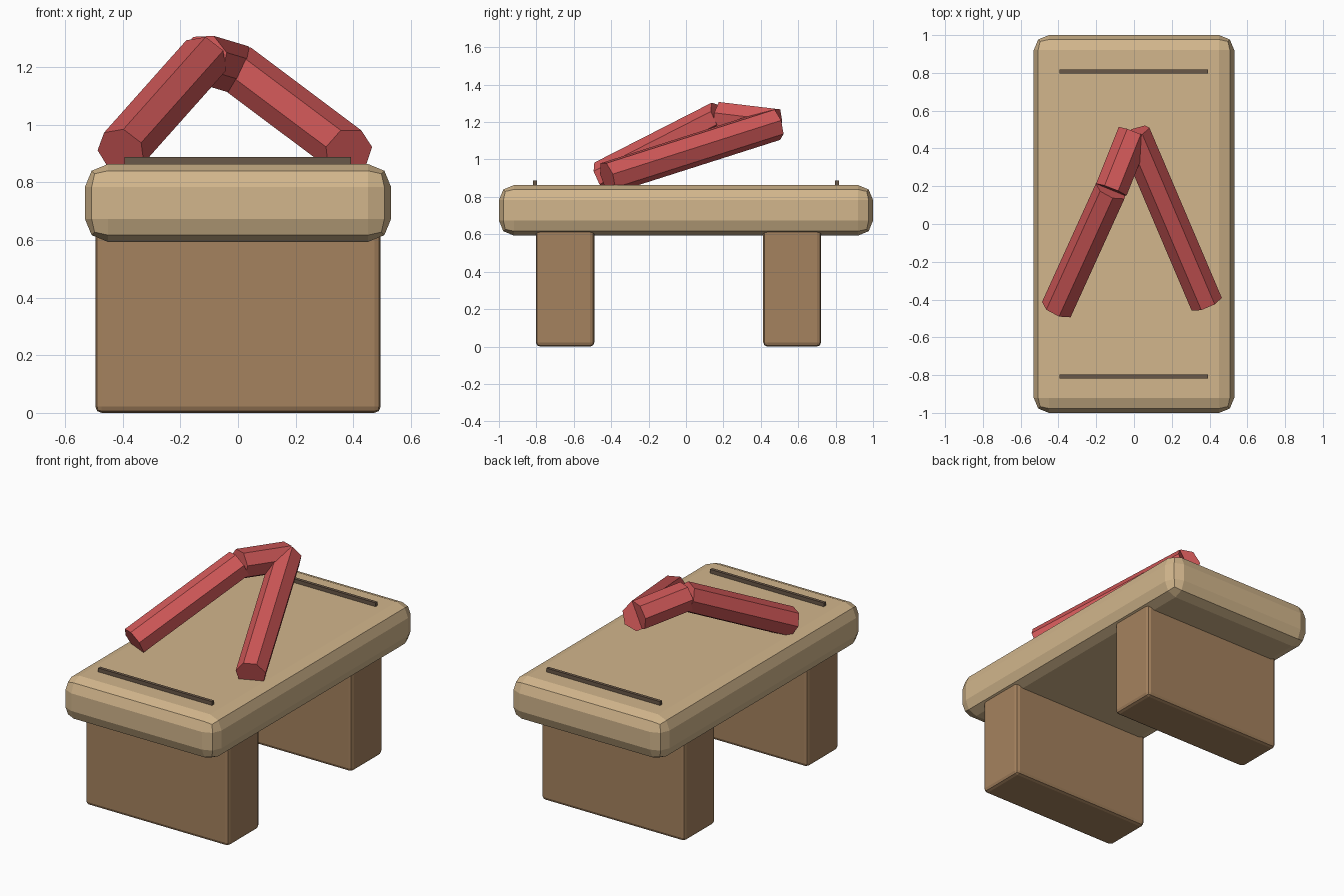
import bpy, bmesh, math
from mathutils import Vector

if "Cube" in bpy.data.objects:
    bpy.data.objects.remove(bpy.data.objects["Cube"])


def material(name, r, g, b):
    def lin(c):
        c /= 255
        return c / 12.92 if c <= 0.04045 else ((c + 0.055) / 1.055) ** 2.4
    m = bpy.data.materials.new(name)
    m.diffuse_color = (lin(r), lin(g), lin(b), 1)
    m.use_nodes = True
    m.node_tree.nodes["Principled BSDF"].inputs["Base Color"].default_value = m.diffuse_color
    return m


TAN = material("tan_padding", 210, 182, 140)
BROWN = material("brown_wood", 165, 130, 94)
DARK = material("dark_strap", 106, 88, 72)
RED = material("red_tube", 208, 88, 88)


def make_object(name, bm, mat):
    bmesh.ops.recalc_face_normals(bm, faces=bm.faces[:])
    mesh = bpy.data.meshes.new(name)
    bm.to_mesh(mesh)
    bm.free()
    mesh.materials.append(mat)
    obj = bpy.data.objects.new(name, mesh)
    bpy.context.collection.objects.link(obj)
    return obj


def box(name, x, y, z, mat, bevel=0):
    """Box from (min, max) ranges, with an optional rounded edge."""
    bm = bmesh.new()
    bmesh.ops.create_cube(bm, size=1)
    for v in bm.verts:
        v.co = [r[0] if c < 0 else r[1] for c, r in zip(v.co, (x, y, z))]
    obj = make_object(name, bm, mat)
    if bevel:
        mod = obj.modifiers.new("rounded_edges", "BEVEL")
        mod.width, mod.segments = bevel, 2
    return obj


def tube(name, a, b, radius=0.089, sides=7):
    """Faceted straight tube between two points."""
    a, b = Vector(a), Vector(b)
    d = (b - a).normalized()
    u = d.cross(Vector((0, -1, 0))).normalized()
    if u.z > 0:
        u = -u
    v = d.cross(u)
    if v.y > 0:
        v = -v
    bm = bmesh.new()
    rings = []
    for p in (a, b):
        ring = []
        for i in range(sides):
            t = math.radians(18) + 2 * math.pi * i / sides
            ring.append(bm.verts.new(p + radius * (u * math.cos(t) + v * math.sin(t))))
        rings.append(ring)
        bm.faces.new(ring)
    for i in range(sides):
        j = (i + 1) % sides
        bm.faces.new((rings[0][i], rings[0][j], rings[1][j], rings[1][i]))
    return make_object(name, bm, RED)


# Thick padded top
box("table_top", (-0.531, 0.531), (-1, 1), (0.593, 0.863), TAN, 0.08)

# Two slab legs
box("front_leg", (-0.495, 0.495), (-0.803, -0.49), (0, 0.65), BROWN, 0.022)
box("back_leg", (-0.495, 0.495), (0.413, 0.722), (0, 0.65), BROWN, 0.022)

# Thin raised strips across both ends
for name, y in (("front_strip", -0.807), ("back_strip", 0.807)):
    box(name, (-0.394, 0.392), (y - 0.01, y + 0.01), (0.84, 0.887), DARK)

# Bent red tube in three straight pieces
path = [(-0.405, -0.447, 0.906), (-0.12, 0.18, 1.226),
        (0.0, 0.48, 1.19), (0.383, -0.42, 0.903)]
for name, a, b in zip(("left_tube", "middle_tube", "right_tube"), path, path[1:]):
    tube(name, a, b)
